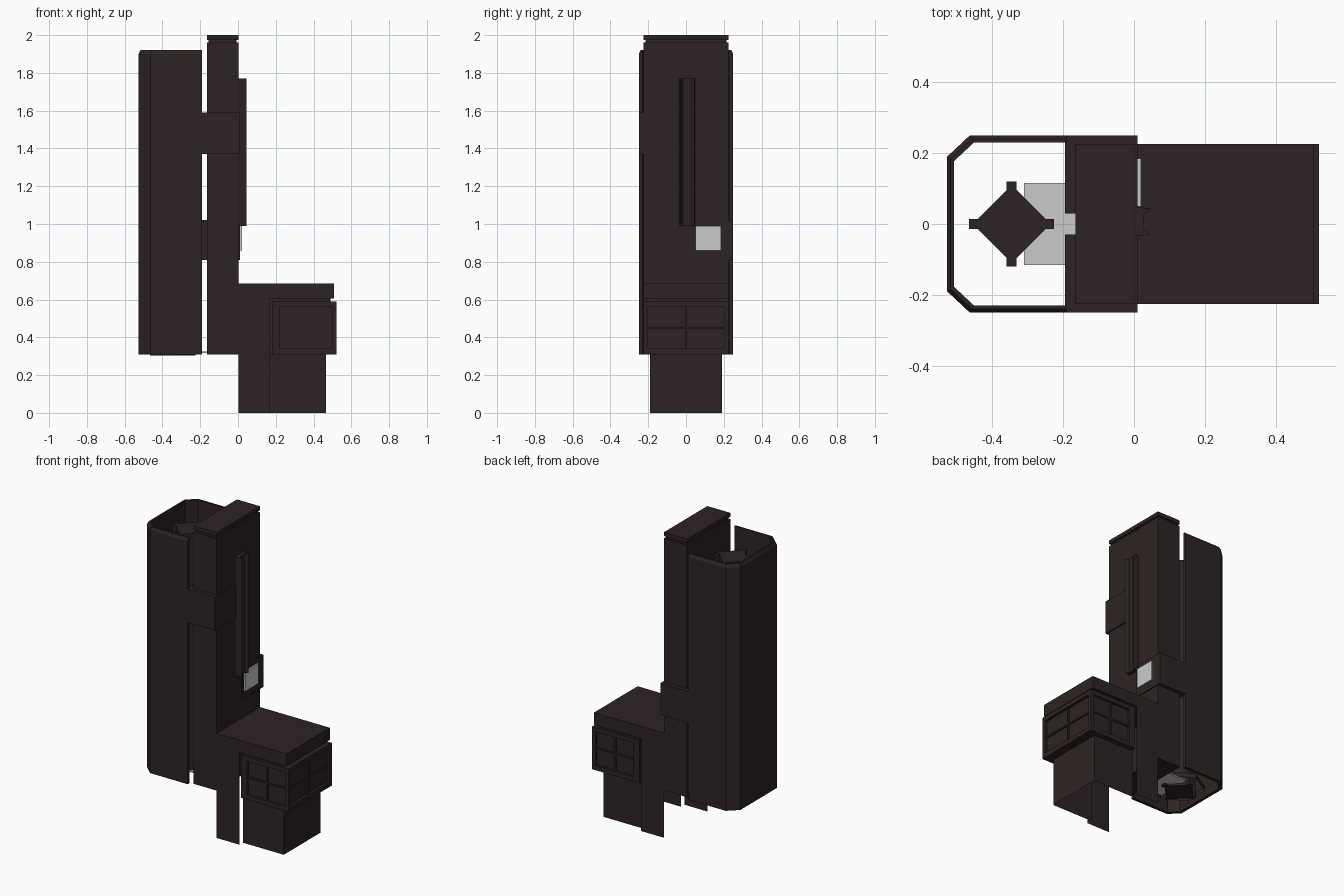
import bpy, bmesh, math

if "Cube" in bpy.data.objects:
    bpy.data.objects.remove(bpy.data.objects["Cube"])


def material(name, rgb):
    m = bpy.data.materials.new(name)
    m.diffuse_color = (*rgb, 1)
    m.use_nodes = True
    m.node_tree.nodes["Principled BSDF"].inputs["Base Color"].default_value = m.diffuse_color
    return m


BROWN = material("dark_brown", (0.027, 0.017, 0.017))
GREY = material("light_grey", (0.6, 0.6, 0.6))


def finish(name, bm, mat=BROWN):
    mesh = bpy.data.meshes.new(name)
    bm.to_mesh(mesh)
    bm.free()
    mesh.materials.append(mat)
    ob = bpy.data.objects.new(name, mesh)
    bpy.context.collection.objects.link(ob)
    return ob


def box(name, x, y, z, mat=BROWN, open_dirs=()):
    """Box from ranges; faces pointing along open_dirs are left out."""
    bm = bmesh.new()
    bmesh.ops.create_cube(bm, size=1)
    for v in bm.verts:
        for i, r in enumerate((x, y, z)):
            v.co[i] = r[0] if v.co[i] < 0 else r[1]
    bm.normal_update()
    gone = [f for f in bm.faces
            if any(sum(a * b for a, b in zip(f.normal, d)) > 0.9 for d in open_dirs)]
    bmesh.ops.delete(bm, geom=gone, context='FACES')
    return finish(name, bm, mat)


def prism(name, pts, z0, z1, mat=BROWN, caps=True):
    bm = bmesh.new()
    lo = [bm.verts.new((x, y, z0)) for x, y in pts]
    hi = [bm.verts.new((x, y, z1)) for x, y in pts]
    n = len(pts)
    for i in range(n):
        j = (i + 1) % n
        bm.faces.new((lo[i], lo[j], hi[j], hi[i]))
    if caps:
        bm.faces.new(hi)
        bm.faces.new(lo[::-1])
    bmesh.ops.recalc_face_normals(bm, faces=bm.faces)
    return finish(name, bm, mat)


# Outer shell: open chamfered U with a slightly bevelled rim
def u_path(d):
    half = [(-0.19, 0.25 - d), (-0.463 + d * 0.6, 0.25 - d), (-0.527 + d, 0.19 - d * 0.6)]
    return half + [(x, -y) for x, y in reversed(half)]


bm = bmesh.new()
rings = [[bm.verts.new((x, y, z)) for x, y in u_path(d)]
         for d, z in ((0, 0.31), (0, 1.90), (0.01, 1.92), (0.02, 1.92), (0.02, 0.31))]
for k in range(5):
    a, b = rings[k], rings[(k + 1) % 5]
    for i in range(5):
        bm.faces.new((a[i], a[i + 1], b[i + 1], b[i]))
for end in (0, 5):
    bm.faces.new([r[end] for r in rings])
bmesh.ops.recalc_face_normals(bm, faces=bm.faces)
finish("outer_shell", bm)

# Core with corner tabs inside the shell
CX = -0.345
prism("inner_core", [(CX + 0.11, 0), (CX, 0.11), (CX - 0.11, 0), (CX, -0.11)], 0.305, 1.85)
for i in range(4):
    a = i * math.pi / 2
    c, s = math.cos(a), math.sin(a)
    prism("core_tab", [(CX + u * c - v * s, u * s + v * c)
                       for u, v in ((0.09, -0.014), (0.12, -0.014), (0.12, 0.014), (0.09, 0.014))],
          0.305, 1.85)
prism("hex_ring", [(CX + 0.16 * math.sin(i * math.pi / 3), 0.16 * math.cos(i * math.pi / 3))
                   for i in range(6)], 0.33, 0.36, caps=False)
box("lower_plate", (-0.31, -0.15), (-0.115, 0.115), (0.318, 0.326), GREY)

# Main column with grooved cap
box("column", (-0.165, 0.003), (-0.225, 0.225), (0.31, 1.96))
box("cap_neck", (-0.155, -0.007), (-0.215, 0.215), (1.96, 1.975))
box("column_cap", (-0.165, 0.003), (-0.225, 0.225), (1.975, 2.0))

# Corner bands joining the column to the shell
box("front_band", (-0.195, 0.01), (-0.25, -0.03), (1.37, 1.59))
box("back_band", (-0.195, 0.01), (0.03, 0.25), (0.81, 1.02))
box("sign_plate", (0.01, 0.02), (0.05, 0.185), (0.86, 0.99), GREY)

# Vertical channel on the column
prism("channel", [(0, -0.035), (0.045, -0.03), (0.027, -0.015), (0.027, 0.027),
                  (0.045, 0.045), (0, 0.047)], 0.99, 1.77)

# Foot, open underneath
box("side_wall", (0.003, 0.17), (-0.225, 0.225), (0, 0.605), open_dirs=((0, 0, -1), (-1, 0, 0), (1, 0, 0)))
box("foot", (0.17, 0.465), (-0.19, 0.19), (0, 0.32), open_dirs=((0, 0, -1), (-1, 0, 0)))
box("roof_neck", (0.17, 0.49), (-0.21, 0.21), (0.58, 0.612))
box("roof", (0.0, 0.508), (-0.225, 0.225), (0.605, 0.685))

# Window box: recessed body, frame bars and crossed glazing bars on three sides
box("window_body", (0.17, 0.505), (-0.21, 0.21), (0.315, 0.585))
for z in ((0.31, 0.34), (0.562, 0.59)):
    box("frame_rail", (0.18, 0.522), (-0.225, 0.225), z)
for s in (-1, 1):
    def ys(a, b):
        return tuple(sorted((s * a, s * b)))
    box("corner_post", (0.497, 0.522), ys(0.2, 0.225), (0.335, 0.565))
    box("rear_post", (0.18, 0.222), ys(0.2, 0.225), (0.335, 0.565))
    box("side_upright", (0.357, 0.367), ys(0.2, 0.217), (0.335, 0.565))
    box("side_crossbar", (0.2, 0.51), ys(0.2, 0.217), (0.446, 0.456))
box("end_upright", (0.495, 0.514), (-0.005, 0.005), (0.335, 0.565))
box("end_crossbar", (0.495, 0.514), (-0.21, 0.21), (0.446, 0.456))
